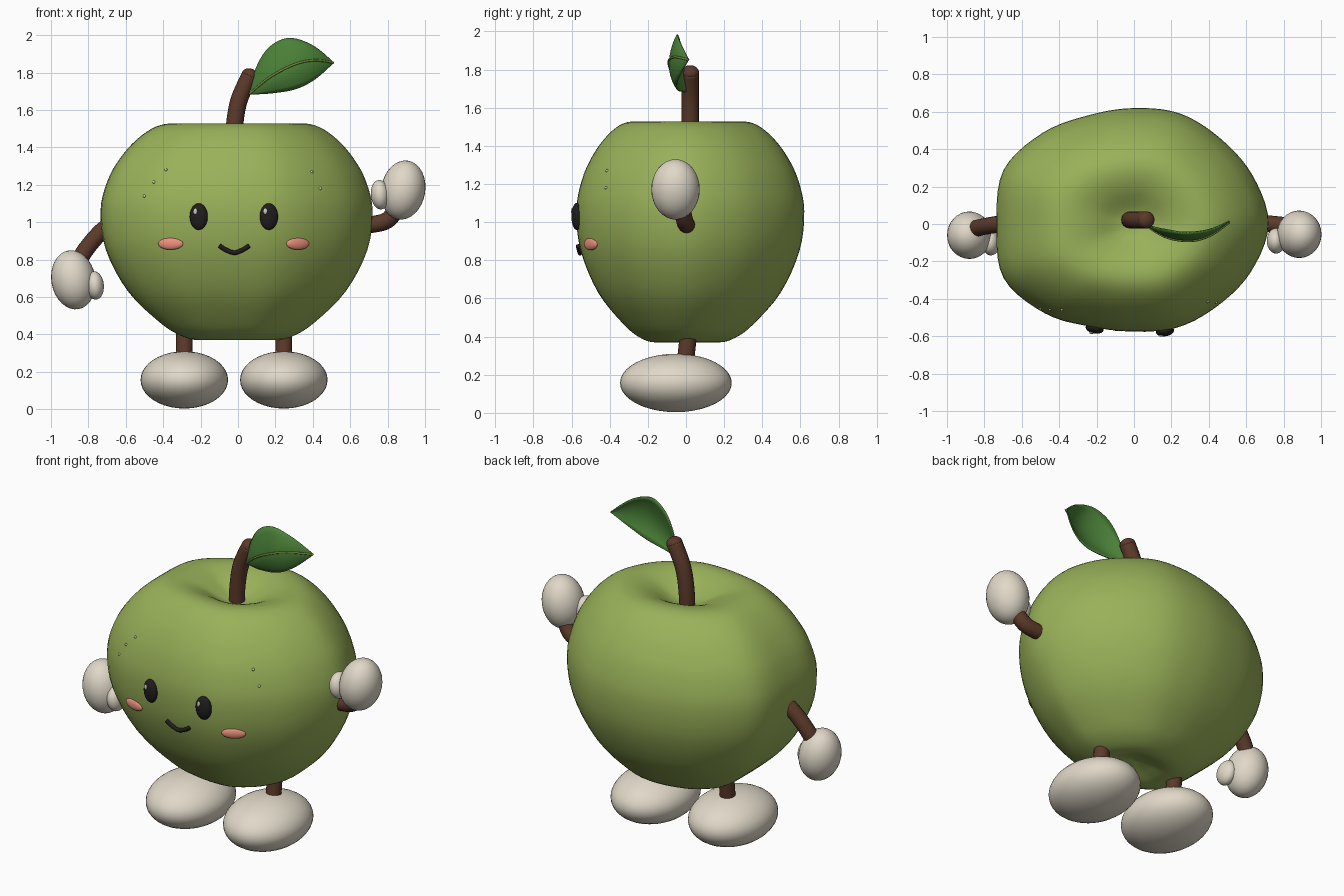
import bpy, bmesh, math
from mathutils import Vector
from mathutils.bvhtree import BVHTree

if "Cube" in bpy.data.objects:
    bpy.data.objects.remove(bpy.data.objects["Cube"])


def material(name, rgb):
    m = bpy.data.materials.new(name)
    m.diffuse_color = (*rgb, 1)
    m.use_nodes = True
    m.node_tree.nodes["Principled BSDF"].inputs["Base Color"].default_value = m.diffuse_color
    return m


GREEN = material("apple_green", (0.32, 0.44, 0.10))
BROWN = material("bark_brown", (0.107, 0.042, 0.023))
CREAM = material("cream", (0.75, 0.69, 0.58))
LEAF = material("leaf_green", (0.07, 0.22, 0.04))
RIB = material("rib_green", (0.18, 0.28, 0.04))
PINK = material("cheek_pink", (0.83, 0.28, 0.20))
BLACK = material("eye_black", (0.015, 0.012, 0.012))
WHITE = material("eye_white", (0.9, 0.9, 0.9))
PALE = material("freckle_green", (0.55, 0.65, 0.30))


def spline(pts, t, closed=False):
    """Catmull-Rom through pts, t from 0 to 1."""
    n = len(pts)
    s = t * (n if closed else n - 1)
    i = int(s) if closed else min(int(s), n - 2)
    f = s - i

    def p(k):
        return Vector(pts[k % n] if closed else pts[max(0, min(n - 1, k))])
    a, b, c, d = p(i - 1), p(i), p(i + 1), p(i + 2)
    return 0.5 * (2 * b + (c - a) * f + (2 * a - 5 * b + 4 * c - d) * f * f
                  + (3 * b - a - 3 * c + d) * f ** 3)


def mesh_object(name, bm, mat):
    bmesh.ops.recalc_face_normals(bm, faces=bm.faces)
    for f in bm.faces:
        f.smooth = True
    me = bpy.data.meshes.new(name)
    bm.to_mesh(me)
    me.materials.append(mat)
    ob = bpy.data.objects.new(name, me)
    bpy.context.collection.objects.link(ob)
    return ob


def ellipsoid(name, loc, size, mat, rot=(0, 0, 0), seg=32):
    bm = bmesh.new()
    bmesh.ops.create_uvsphere(bm, u_segments=seg, v_segments=seg // 2, radius=1)
    bmesh.ops.scale(bm, vec=size, verts=bm.verts)
    ob = mesh_object(name, bm, mat)
    ob.location, ob.rotation_euler = loc, rot
    return ob


def tube(name, pts, r, mat, steps=20, seg=16):
    bm = bmesh.new()
    rings = []
    for k in range(steps + 1):
        t = k / steps
        c = spline(pts, t)
        d = (spline(pts, min(1, t + .01)) - spline(pts, max(0, t - .01))).normalized()
        side = Vector((0, 1, 0))  # every path runs close to an xz plane
        side = (side - d * side.dot(d)).normalized()
        up = d.cross(side)
        rings.append([bm.verts.new(c + r * (side * math.cos(a) + up * math.sin(a)))
                      for a in (2 * math.pi * j / seg for j in range(seg))])
    for a, b in zip(rings, rings[1:]):
        for j in range(seg):
            bm.faces.new((a[j], a[(j + 1) % seg], b[(j + 1) % seg], b[j]))
    bm.faces.new(rings[0])
    bm.faces.new(rings[-1])
    return mesh_object(name, bm, mat)


# Apple body: dimpled profile swept round an uneven outline
profile = [(0, 1.42), (.12, 1.435), (.3, 1.50), (.46, 1.528), (.6, 1.51), (.74, 1.44),
           (.86, 1.34), (.95, 1.22), (1, 1.06), (.96, .85), (.8, .63), (.57, .465),
           (.42, .395), (.28, .37), (.12, .40), (0, .42)]
outline = [.72, .685, .65, .64, .62, .63, .69, .755,
           .735, .755, .675, .595, .575, .60, .625, .675]
polar = [(r * math.cos(i * math.pi / 8), r * math.sin(i * math.pi / 8))
         for i, r in enumerate(outline)]
SEG, RINGS = 80, 60
bm = bmesh.new()
rows = []
for k in range(1, RINGS):
    f, z = spline(profile, k / RINGS)
    rows.append([bm.verts.new((*(spline(polar, j / SEG, True) * f), z)) for j in range(SEG)])
for a, b in zip(rows, rows[1:]):
    for j in range(SEG):
        bm.faces.new((a[j], a[(j + 1) % SEG], b[(j + 1) % SEG], b[j]))
for row, z in ((rows[0], 1.42), (rows[-1], .42)):
    pole = bm.verts.new((0, 0, z))
    for j in range(SEG):
        bm.faces.new((row[j], row[(j + 1) % SEG], pole))
bmesh.ops.recalc_face_normals(bm, faces=bm.faces)
skin = BVHTree.FromBMesh(bm)
mesh_object("apple_body", bm, GREEN)


def on_front(x, z):
    """Front skin point and the yaw of the skin there."""
    p, n, _, _ = skin.ray_cast(Vector((x, -3, z)), Vector((0, 1, 0)))
    return p, math.atan2(n.x, -n.y)


# Face: eyes, highlights, cheeks, mouth, freckles
for side, x in (("left", -.21), ("right", .165)):
    p, yaw = on_front(x, 1.03)
    ellipsoid(side + "_eye", p + Vector((0, -.005, 0)), (.049, .028, .071), BLACK, (0, 0, yaw))
    ellipsoid(side + "_eye_highlight", p + Vector((-.018, -.029, .028)),
              (.011, .006, .017), WHITE, (0, 0, yaw), 16)
for side, x in (("left", -.36), ("right", .32)):
    p, yaw = on_front(x, .885)
    ellipsoid(side + "_cheek", p, (.069, .017, .032), PINK, (0, 0, yaw))
smile = [(-.10, .875), (-.07, .855), (-.02, .837), (.03, .855), (.06, .875)]
tube("mouth", [on_front(x, z)[0] + Vector((0, -.008, 0)) for x, z in smile], .012, BLACK, 24, 12)
for i, (x, z) in enumerate([(-.5, 1.14), (-.45, 1.215), (-.385, 1.28), (.395, 1.27), (.44, 1.18)]):
    ellipsoid(f"freckle_{i + 1}", on_front(x, z)[0], (.008,) * 3, PALE, seg=12)

# Legs and feet
for side, x in (("left", -.287), ("right", .245)):
    tube(side + "_leg", [(x, -.01, .22), (x, .005, .34), (x, .02, .5)], .045, BROWN)
    ellipsoid(side + "_foot", (x, -.053, .157), (.234, .293, .153), CREAM, seg=40)

# Arms, hands and thumbs
tube("left_arm", [(-.63, .01, 1.0), (-.72, 0, .96), (-.83, -.02, .83), (-.87, -.04, .72)], .045, BROWN)
ellipsoid("left_hand", (-.88, -.06, .692), (.118, .127, .159), CREAM, (0, math.radians(-10), 0))
ellipsoid("left_thumb", (-.765, -.10, .662), (.048, .068, .076), CREAM, (0, math.radians(-5), 0))
tube("right_arm", [(.62, .01, .985), (.73, 0, .99), (.81, -.01, 1.02), (.87, -.03, 1.12)], .045, BROWN)
ellipsoid("right_hand", (.883, -.055, 1.172), (.118, .127, .159), CREAM, (0, math.radians(10), 0))
ellipsoid("right_thumb", (.76, -.09, 1.147), (.05, .068, .079), CREAM, (0, math.radians(-5), 0))

# Stem with rounded tip
tube("stem", [(-.022, .022, 1.36), (-.02, .022, 1.5), (.005, .022, 1.65), (.065, .022, 1.785)], .046, BROWN)
ellipsoid("stem_tip", (.065, .022, 1.785), (.046, .046, .036), BROWN, (0, math.radians(24), 0))

# Leaf: cupped blade between two edges, with a raised midrib
base, tip = (.06, .0, 1.685), (.51, .015, 1.853)
lower = [base, (.17, -.035, 1.69), (.305, -.05, 1.712), (.41, -.035, 1.765), tip]
middle = [base, (.17, -.065, 1.775), (.30, -.085, 1.843), (.41, -.055, 1.866), tip]
upper = [base, (.10, -.015, 1.83), (.17, -.03, 1.937), (.275, -.045, 1.984), (.40, -.03, 1.943), tip]
bm = bmesh.new()
grid = []
for k in range(33):
    a, m, b = (spline(e, k / 32) for e in (lower, middle, upper))
    grid.append([bm.verts.new(a * (v * (v - 1) / 2) + m * (1 - v * v) + b * (v * (v + 1) / 2))
                 for v in (j / 5 - 1 for j in range(11))])
for a, b in zip(grid, grid[1:]):
    for j in range(10):
        bm.faces.new((a[j], a[j + 1], b[j + 1], b[j]))
bmesh.ops.remove_doubles(bm, verts=bm.verts, dist=1e-5)
leaf = mesh_object("leaf", bm, LEAF)
thick = leaf.modifiers.new("thickness", "SOLIDIFY")
thick.thickness, thick.offset = .008, 0
tube("leaf_midrib", [Vector(p) + Vector((0, -.006, 0)) for p in middle], .006, RIB, 28, 8)
